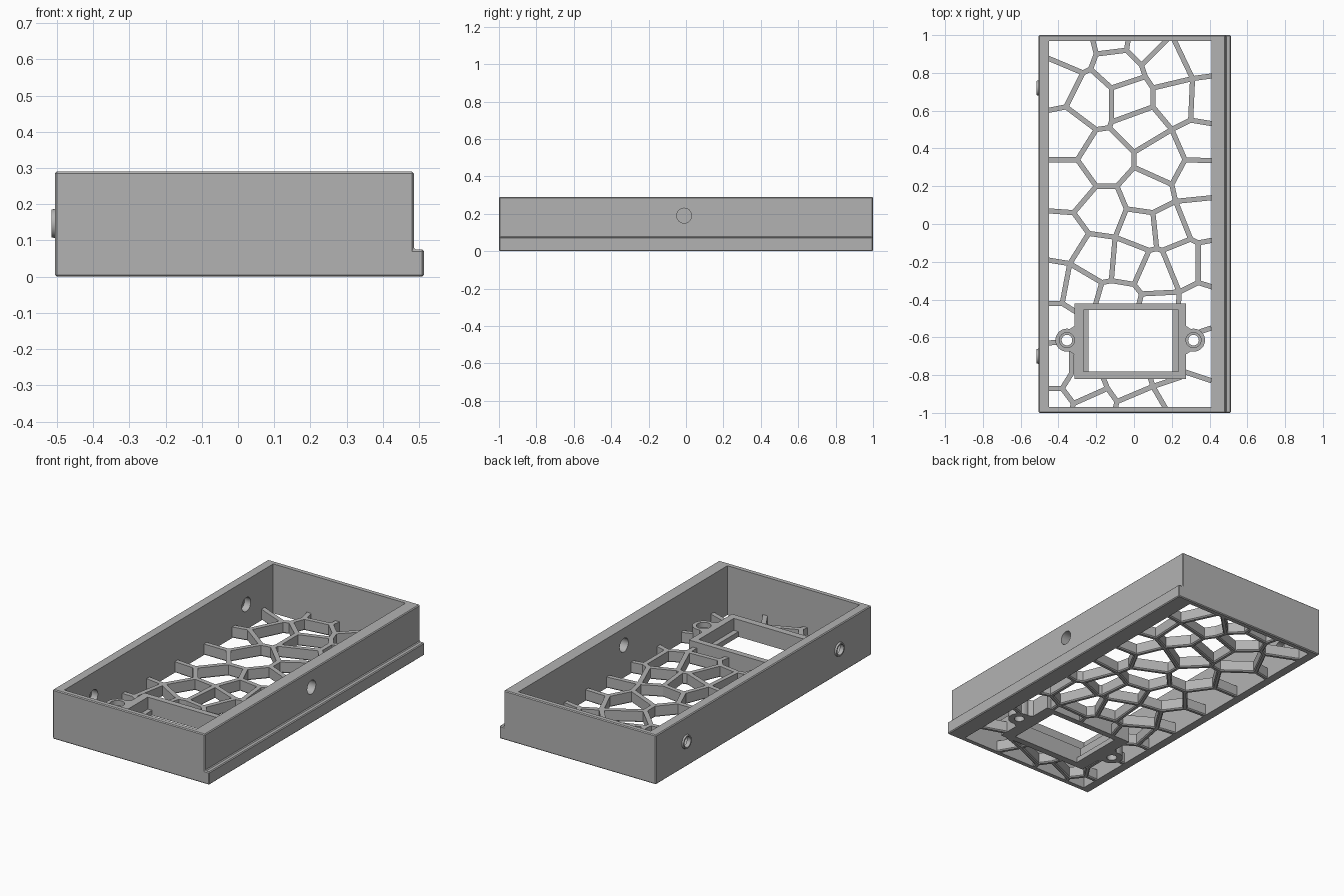
import bpy, bmesh, math
from mathutils import Vector, Matrix

old = bpy.data.objects.get("Cube")
if old:
    bpy.data.objects.remove(old, do_unlink=True)

grey = bpy.data.materials.new("matte grey")
grey.use_nodes = True
grey.diffuse_color = (0.45, 0.45, 0.45, 1)
grey.node_tree.nodes["Principled BSDF"].inputs["Base Color"].default_value = grey.diffuse_color


def finish(name, bm):
    bmesh.ops.recalc_face_normals(bm, faces=bm.faces)
    mesh = bpy.data.meshes.new(name)
    bm.to_mesh(mesh)
    bm.free()
    mesh.materials.append(grey)
    ob = bpy.data.objects.new(name, mesh)
    bpy.context.collection.objects.link(ob)
    return ob


def add_prism(bm, points, vector):
    """Extrude a flat outline along a vector."""
    face = bm.faces.new([bm.verts.new(p) for p in points])
    out = bmesh.ops.extrude_face_region(bm, geom=[face])
    verts = [v for v in out["geom"] if isinstance(v, bmesh.types.BMVert)]
    bmesh.ops.translate(bm, verts=verts, vec=vector)


def prism(name, points, vector):
    bm = bmesh.new()
    add_prism(bm, points, vector)
    return finish(name, bm)


def box(name, x0, x1, y0, y1, z0, z1):
    return prism(name, [(x0, y0, z0), (x1, y0, z0), (x1, y1, z0), (x0, y1, z0)], (0, 0, z1 - z0))


def cylinder(name, center, r, depth, axis="Z", r2=None):
    bm = bmesh.new()
    turn = Matrix.Rotation(math.pi / 2, 4, "Y") if axis == "X" else Matrix()
    bmesh.ops.create_cone(bm, cap_ends=True, segments=32, radius1=r, radius2=r2 or r, depth=depth,
                          matrix=Matrix.Translation(center) @ turn)
    return finish(name, bm)


def apply(ob, mod):
    bpy.context.view_layer.objects.active = ob
    bpy.ops.object.modifier_apply(modifier=mod.name)


def combine(ob, other, operation="DIFFERENCE"):
    mod = ob.modifiers.new("combine", "BOOLEAN")
    mod.operation, mod.object, mod.solver = operation, other, "EXACT"
    apply(ob, mod)
    bpy.data.objects.remove(other, do_unlink=True)


def chamfer(ob, width):
    mod = ob.modifiers.new("chamfer", "BEVEL")
    mod.width, mod.segments, mod.limit_method = width, 1, "ANGLE"
    apply(ob, mod)


def smooth(ob):
    bpy.ops.object.select_all(action="DESELECT")
    ob.select_set(True)
    bpy.context.view_layer.objects.active = ob
    bpy.ops.object.shade_smooth_by_angle(angle=math.radians(30))


# Open tray walls with a ledge along the left side
L, R, END = -0.45, 0.41, 0.97
section = [(-0.505, 0), (0.513, 0), (0.513, 0.075), (0.485, 0.075), (0.485, 0.29), (-0.505, 0.29)]
walls = prism("tray_walls", [(x, -1, z) for x, z in section], (0, 2, 0))
chamfer(walls, 0.005)

# Raised collars on the right wall, with pockets behind them
for y in (-0.7, 0.72):
    combine(walls, cylinder("collar", (-0.505, y, 0.147), 0.038, 0.02, "X", 0.043), "UNION")
combine(walls, box("opening", L, R, -END, END, -0.1, 0.5))
for y in (-0.7, 0.72):
    combine(walls, cylinder("pocket", (-0.45, y, 0.147), 0.041, 0.08, "X"))
    combine(walls, cylinder("bore", (-0.5, y, 0.147), 0.03, 0.1, "X"))
combine(walls, cylinder("side_hole", (0.45, -0.01, 0.19), 0.04, 0.2, "X"))
smooth(walls)

# Module holder with two screw ears
TOP = 0.1
holder = box("module_holder", -0.315, 0.275, -0.82, -0.42, 0, TOP)
EAR_Y = -0.615
ears = ((-0.355, -0.3), (0.315, 0.26))
for ex, fx in ears:
    neck = [(ex, EAR_Y - 0.05, 0), (fx, EAR_Y - 0.085, 0), (fx, EAR_Y + 0.085, 0), (ex, EAR_Y + 0.05, 0)]
    combine(holder, prism("neck", neck, (0, 0, TOP)), "UNION")
    combine(holder, cylinder("ear", (ex, EAR_Y, TOP / 2), 0.061, TOP), "UNION")
combine(holder, box("window", -0.24, 0.205, -0.78, -0.455, -0.1, 0.3))
combine(holder, box("recess", -0.268, 0.235, -0.78, -0.455, 0.03, 0.3))
for ex, fx in ears:
    combine(holder, cylinder("screw_hole", (ex, EAR_Y, 0), 0.028, 0.5))
    combine(holder, cylinder("screw_recess", (ex, EAR_Y, 0.1), 0.04, 0.06))
smooth(holder)

# Lattice floor: joints in hundredths, named by letter
names = "abcdefghijklmnopqrstuvwxyzABCDEFGHIJKLMNOPQRSTUV"
coords = [-27, 80, -23, 82, -20, 90, -4, 92, 4, 84, -12, 72, -36, 62, -20, 50,
          -12, 54, 6, 78, 10, 72, 31, 77, 10, 62, 30, 55, 20, 50, -13, 51,
          0, 38, 27, 34, 20, 21, 0, 30, -9, 20, -20, 20, -30, 34, -32, 6,
          -24, -5, -34, -21, -38, -42, -10, -7, -4, 8, 10, 6, 22, 12, 30, -8,
          34, -10, 34, -31, 24, -36, 15, -14, 12, -13, 8, -14, 0, -32, -12, -30,
          -17, -31, 4, -37, -38, -87, -32, -95, -14, -87, -9, -94, 10, -86, -33, -79]
joint = {n: Vector((coords[2 * i], coords[2 * i + 1], 0)) / 100 for i, n in enumerate(names)}
paths = ("abcdej bfi agh fjklno kmo mip hpqo orsE qtuvwh ts vxyzA yBCu CDEFGHI "
         "FJKL DK BLMP JI BNOz NM PI VQRSTU").split()
ribs = [(joint[a], joint[b]) for p in paths for a, b in zip(p, p[1:])]


def stub(letter, x, y):
    ribs.append((joint[letter], Vector((x, y, 0))))


# Ribs that run into the four walls
for n, y in (("a", 0.88), ("g", 0.6), ("w", 0.34), ("x", 0.07), ("z", -0.19), ("A", -0.42), ("Q", -0.87)):
    stub(n, L - 0.01, y)
for n, y in (("l", 0.785), ("n", 0.53), ("r", 0.335), ("E", 0.14), ("G", -0.085), ("H", -0.335)):
    stub(n, R + 0.01, y)
for n, x in (("c", -0.22), ("d", -0.03), ("e", 0.18), ("l", 0.21)):
    stub(n, x, END + 0.01)
for n, x in (("R", -0.33), ("T", -0.1), ("U", 0.17)):
    stub(n, x, -END - 0.01)
# Ribs that run into the module holder
for n, x, y in (("A", -0.3, -0.47), ("O", -0.205, -0.43), ("P", 0.025, -0.43), ("I", 0.235, -0.43),
                ("S", -0.165, -0.81), ("U", 0.085, -0.81), ("U", 0.25, -0.81), ("V", -0.33, -0.67)):
    stub(n, x, y)
for a, b in (((0.35, -0.57), (R, -0.55)), ((-0.4, -0.625), (L, -0.63)), ((0.26, -0.78), (R, -0.83))):
    ribs.append((Vector((*a, 0)), Vector((*b, 0))))

HALF, HEIGHT, CUT = 0.0135, 0.065, 0.006
rib_section = [(-HALF + CUT, 0), (HALF - CUT, 0), (HALF, CUT), (HALF, HEIGHT), (-HALF, HEIGHT), (-HALF, CUT)]
bm = bmesh.new()
for a, b in ribs:
    along = b - a
    side = Vector((-along.y, along.x, 0)).normalized()
    add_prism(bm, [a + side * s + Vector((0, 0, z)) for s, z in rib_section], along)
for p in joint.values():
    ring = [math.tau * i / 10 for i in range(10)]
    add_prism(bm, [p + Vector((HALF * math.cos(t), HALF * math.sin(t), CUT)) for t in ring],
              (0, 0, HEIGHT - CUT))
finish("lattice_floor", bm)
